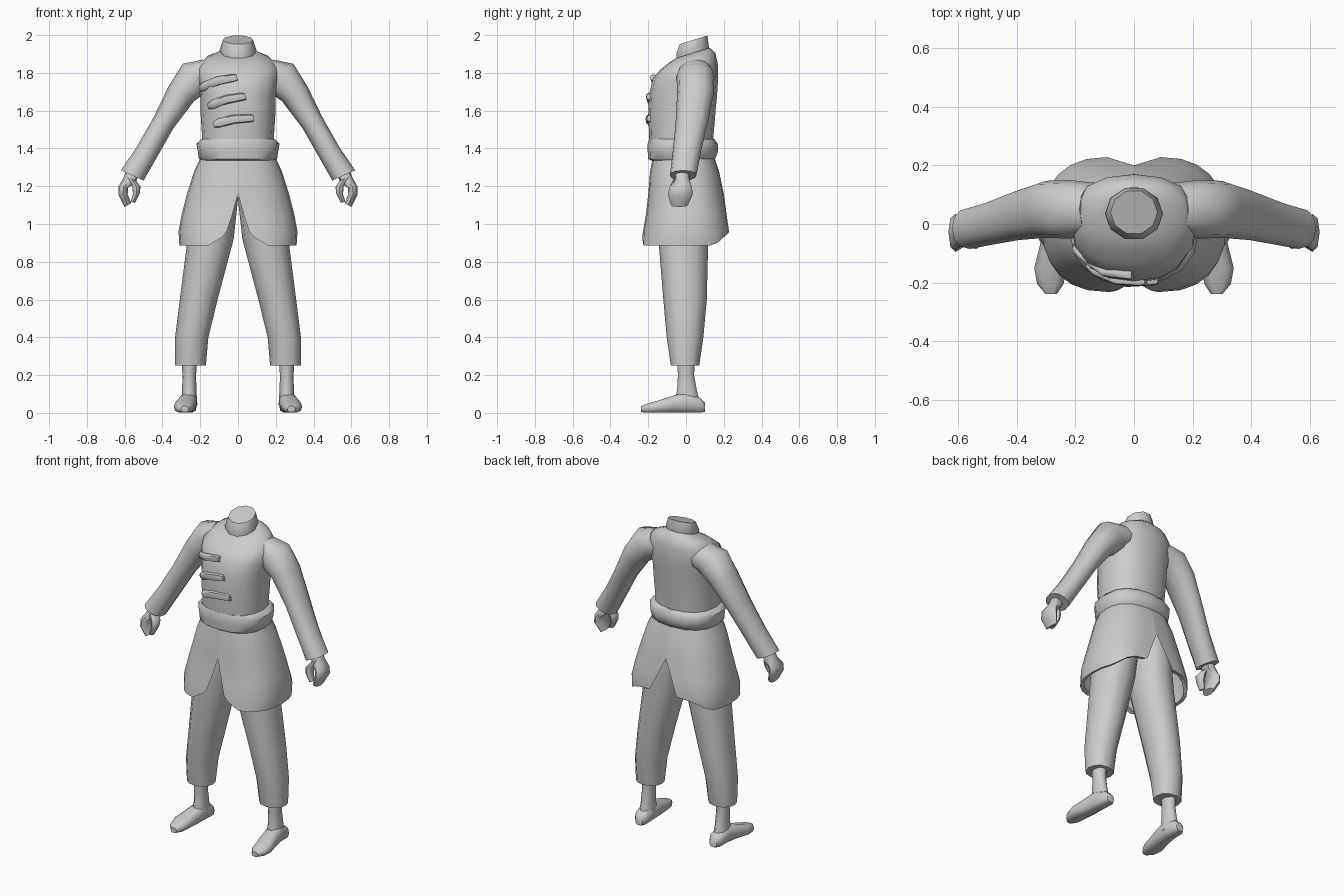
import bpy, bmesh, math
from mathutils import Vector
from mathutils.bvhtree import BVHTree

if "Cube" in bpy.data.objects:
    bpy.data.objects.remove(bpy.data.objects["Cube"])

cloth = bpy.data.materials.new("plain grey")
cloth.diffuse_color = (0.6, 0.6, 0.6, 1)
cloth.use_nodes = True
cloth.node_tree.nodes["Principled BSDF"].inputs["Base Color"].default_value = cloth.diffuse_color


def finish(name, bm, mirror=False):
    """Turn a bmesh into a named object, optionally mirrored across x."""
    bmesh.ops.recalc_face_normals(bm, faces=bm.faces)
    me = bpy.data.meshes.new(name)
    bm.to_mesh(me)
    bm.free()
    me.materials.append(cloth)
    ob = bpy.data.objects.new(name, me)
    bpy.context.collection.objects.link(ob)
    if mirror:
        mod = ob.modifiers.new("mirror", 'MIRROR')
        mod.use_mirror_merge = False
    return ob


def power(c, p):
    return math.copysign(abs(c) ** (2 / p), c)


def tube(name, sections, n=12, p=2.2, mirror=False):
    """Loft rounded sections: x, y, z, half width, half depth, roll, pitch."""
    bm = bmesh.new()
    rings = []
    for s in sections:
        x, y, z, ru, rv, roll, pitch = (tuple(s) + (0, 0))[:7]
        u = Vector((math.cos(roll), 0, math.sin(roll))) * ru
        v = Vector((0, math.cos(pitch), math.sin(pitch))) * rv
        ring = []
        for i in range(n):
            a = 2 * math.pi * i / n
            ring.append(bm.verts.new(Vector((x, y, z)) + u * power(math.cos(a), p)
                                     + v * power(math.sin(a), p)))
        rings.append(ring)
    for a, b in zip(rings, rings[1:]):
        for i in range(n):
            j = (i + 1) % n
            bm.faces.new((a[i], a[j], b[j], b[i]))
    bm.faces.new(rings[0])
    bm.faces.new(rings[-1])
    return finish(name, bm, mirror)


def body(z, half, front, back, pitch=0):
    return (0, (front + back) / 2, z, half, (back - front) / 2, 0, pitch)


# jacket body
jacket = tube("jacket_body", [
    body(1.36, .195, -.19, .14), body(1.46, .19, -.195, .145),
    body(1.58, .198, -.2, .155), body(1.69, .2, -.195, .165),
    body(1.77, .215, -.175, .17), body(1.83, .215, -.14, .17, .1),
    body(1.88, .17, -.09, .158, .2), body(1.905, .1, -.06, .13, .3)], 16, 2.3)

# gathered waistband
tube("waistband", [
    body(1.335, .195, -.185, .135), body(1.345, .207, -.2, .155),
    body(1.385, .213, -.203, .17), body(1.425, .22, -.203, .168),
    body(1.45, .195, -.195, .15)], 16, 2.4)

# neck stump
tube("neck", [
    (0, .035, 1.875, .08, .09, 0, .3), (0, .035, 1.92, .098, .093, 0, .2),
    (0, .04, 1.975, .08, .08, 0, .3)], 10, 2)

# sleeves
tube("sleeve", [
    (.13, .05, 1.80, .09, .09, .9), (.22, .05, 1.78, .10, .10, .75),
    (.30, .05, 1.69, .078, .097, .55), (.395, .03, 1.535, .06, .085, .5),
    (.48, .005, 1.385, .06, .075, .45), (.56, -.015, 1.257, .066, .07, .42)],
    12, 2.2, True)

# curled hands: palm with fingers, and thumb
tube("palm", [
    (.555, -.02, 1.28, .035, .035, .45), (.575, -.02, 1.23, .035, .04, .35),
    (.607, -.028, 1.195, .026, .06, .1), (.608, -.03, 1.155, .024, .065, -.15),
    (.583, -.035, 1.1, .02, .045, -.5)], 8, 2.4, True)
tube("thumb", [
    (.565, -.035, 1.24, .03, .03, .45), (.538, -.05, 1.20, .022, .035, .1),
    (.538, -.055, 1.16, .018, .03, -.1), (.557, -.06, 1.115, .012, .02, .3)],
    8, 2.2, True)

# trouser legs
tube("trouser_leg", [
    (.11, -.01, 1.3, .09, .13), (.118, -.012, 1.13, .118, .14),
    (.145, -.014, .92, .122, .132), (.208, -.005, .6, .1, .115),
    (.245, -.005, .4, .088, .097), (.252, -.005, .25, .082, .075)], 12, 2.2, True)

# ankles and shoes
tube("ankle", [
    (.258, 0, .32, .045, .052), (.258, 0, .2, .036, .045),
    (.258, .005, .12, .038, .055), (.258, .005, .04, .043, .075)], 10, 2, True)
up = math.pi / 2
tube("shoe", [
    (.258, .1, .03, .025, .025, 0, up), (.26, .075, .04, .042, .04, 0, up),
    (.262, .0, .055, .046, .055, 0, up), (.27, -.07, .046, .05, .046, 0, up),
    (.285, -.15, .033, .055, .033, 0, up), (.285, -.205, .025, .045, .025, 0, up),
    (.282, -.238, .02, .02, .016, 0, up)], 10, 2.8, True)

# split tunic skirt: one wrapped panel per side
# rows: z, half width, front y, back y, front gap, back gap
rows = [(1.38, .185, -.17, .14, 0, 0), (1.28, .232, -.19, .175, 0, 0),
        (1.16, .27, -.2, .2, 0, 0), (1.05, .298, -.212, .215, .03, .05),
        (.96, .315, -.228, .228, .06, .09), (.885, .31, -.232, .225, .085, .1)]
bm = bmesh.new()
grid = []
steps = 12
for k, (z, half, front, back, gap_f, gap_b) in enumerate(rows):
    line = []
    for i in range(steps + 1):
        t = i / steps
        a = math.pi * (t - .5)
        gap = gap_f + (gap_b - gap_f) * t
        x = gap + (half - gap) * power(math.cos(a), 2.4) if 0 < i < steps else gap
        y = (front + back) / 2 + (back - front) / 2 * power(math.sin(a), 2.4)
        lift = 0
        if k == len(rows) - 1:
            lift = .045 if i == 0 else max(0, y - .15) * .9
        line.append(bm.verts.new((x, y, z + lift)))
    grid.append(line)
# turned-in hem
grid.append([bm.verts.new((.15 + (v.co.x - .15) * .88, v.co.y * .88, v.co.z + .005))
             for v in grid[-1]])
for a, b in zip(grid, grid[1:]):
    for i in range(steps):
        bm.faces.new((a[i], a[i + 1], b[i + 1], b[i]))
finish("tunic_skirt", bm, True)

# slanted fastening bars lying on the chest
surface = BVHTree.FromPolygons([v.co.copy() for v in jacket.data.vertices],
                               [tuple(f.vertices) for f in jacket.data.polygons])
bars = [(-.205, 1.715, -.005, 1.775), (-.16, 1.62, .04, 1.675), (-.13, 1.525, .083, 1.56)]
for x0, z0, x1, z1 in bars:
    tilt = math.atan2(z1 - z0, x1 - x0)
    sections = []
    for t, width in ((0, .014), (.12, .024), (.5, .024), (.9, .021), (1, .017)):
        x, z = x0 + (x1 - x0) * t, z0 + (z1 - z0) * t + .012 * math.sin(math.pi * t)
        hit = surface.ray_cast(Vector((x, -1, z)), Vector((0, 1, 0)))[0]
        y = max(-.21, min(hit.y, -.08)) if hit else -.08
        sections.append((x, y - .003, z, width, .016, up + tilt))
    tube("fastening_bar", sections, 8, 2.6)

# smooth shading with crisp hems
for ob in bpy.context.collection.objects:
    ob.select_set(True)
    bpy.context.view_layer.objects.active = ob
bpy.ops.object.shade_smooth_by_angle(angle=math.radians(50))
